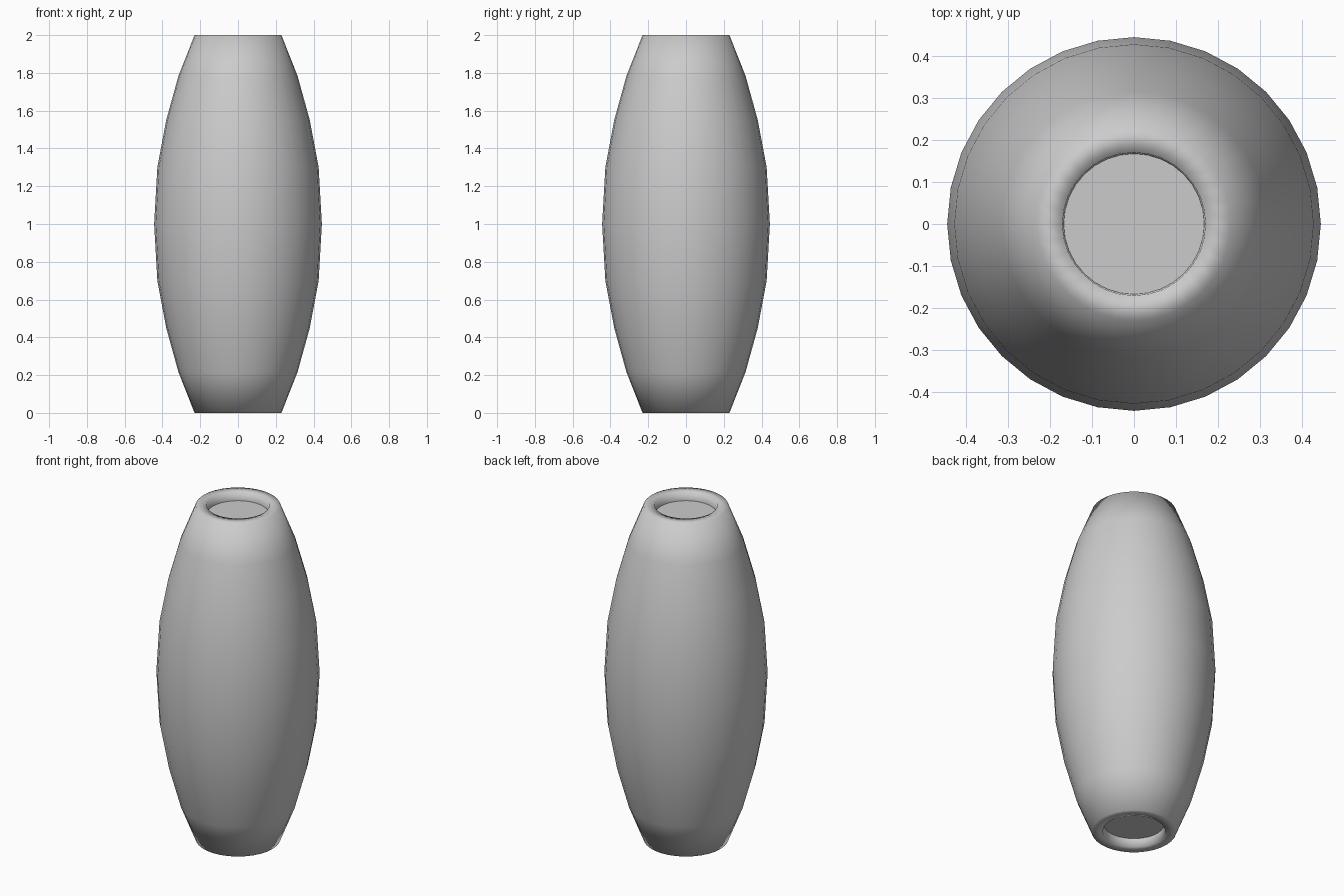
import bpy, bmesh, math

if "Cube" in bpy.data.objects:
    bpy.data.objects.remove(bpy.data.objects["Cube"])

SIDES = 32
# Half profile (radius, height above the middle), mirrored for the lower end
half = [(0.427, 0.30), (0.38, 0.55), (0.315, 0.785), (0.23, 1.0),
        (0.17, 1.0), (0.167, 0.95)]
profile = [(r, 1 - h) for r, h in reversed(half)] + [(0.444, 1.0)] \
        + [(r, 1 + h) for r, h in half]

# Barrel body: rings lofted along the profile, closed by recessed end discs
bm = bmesh.new()
rings = []
for r, z in profile:
    rings.append([bm.verts.new((r * math.cos(a), r * math.sin(a), z))
                  for a in (math.tau * i / SIDES for i in range(SIDES))])
for low, high in zip(rings, rings[1:]):
    for i in range(SIDES):
        j = (i + 1) % SIDES
        bm.faces.new((low[i], low[j], high[j], high[i]))
for f in bm.faces:
    f.smooth = True
caps = [bm.faces.new(rings[0][::-1]), bm.faces.new(rings[-1])]
# Sharp edge around each recessed disc
for cap in caps:
    for e in cap.edges:
        e.smooth = False

mesh = bpy.data.meshes.new("barrel_body")
bm.to_mesh(mesh)
bm.free()
body = bpy.data.objects.new("barrel_body", mesh)
bpy.context.collection.objects.link(body)
